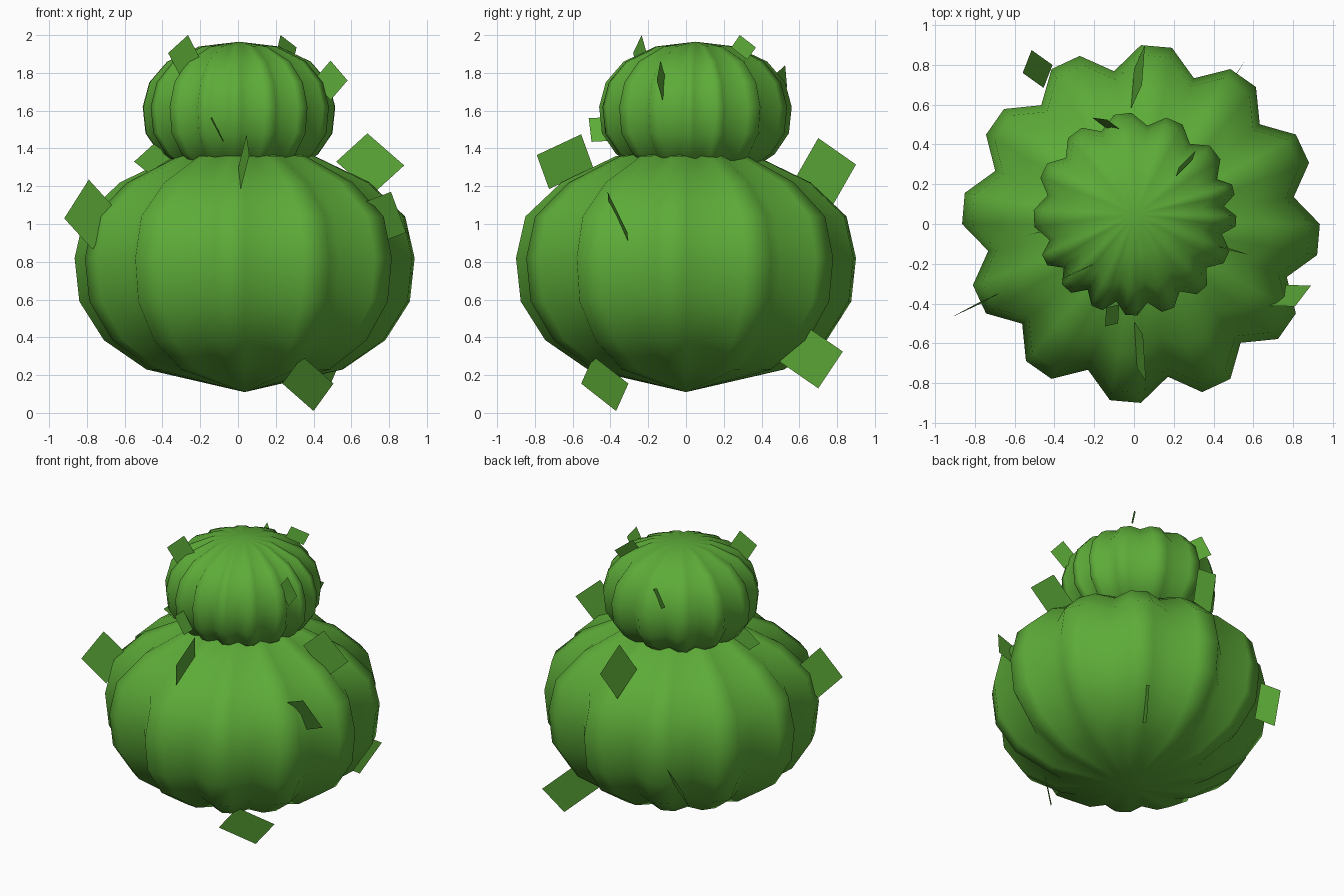
import bpy, bmesh, math
from mathutils import Vector

cube = bpy.data.objects.get("Cube")
if cube:
    bpy.data.objects.remove(cube, do_unlink=True)

green = bpy.data.materials.new("cactus_green")
green.use_nodes = True
leaf_colour = (0.11, 0.41, 0.04, 1)
green.diffuse_color = leaf_colour
green.node_tree.nodes["Principled BSDF"].inputs["Base Color"].default_value = leaf_colour


def add_object(name, bm, smooth):
    """Turn a bmesh into a named object with the green material."""
    mesh = bpy.data.meshes.new(name)
    bm.to_mesh(mesh)
    bm.free()
    mesh.materials.append(green)
    for polygon in mesh.polygons:
        polygon.use_smooth = smooth
    obj = bpy.data.objects.new(name, mesh)
    bpy.context.collection.objects.link(obj)
    return obj


def ribbed_globe(name, centre, profile, valleys, valley_depth):
    """Lathe a (radius, height) profile around ribs bounded by valley angles."""
    outline = []
    for start, end in zip(valleys, valleys[1:] + [valleys[0] + 360]):
        for step in range(3):
            angle = math.radians(start + (end - start) * step / 3)
            scale = valley_depth if step == 0 else 1
            outline.append((math.cos(angle) * scale, math.sin(angle) * scale))
    bm = bmesh.new()
    cx, cy = centre
    rings = [[bm.verts.new((cx + r * x, cy + r * y, z)) for x, y in outline]
             for r, z in profile[1:-1]]
    bottom = bm.verts.new((cx, cy, profile[0][1]))
    top = bm.verts.new((cx, cy, profile[-1][1]))
    count = len(outline)
    for i in range(count):
        j = (i + 1) % count
        bm.faces.new((bottom, rings[0][j], rings[0][i]))
        bm.faces.new((top, rings[-1][i], rings[-1][j]))
        for low, high in zip(rings, rings[1:]):
            bm.faces.new((low[i], low[j], high[j], high[i]))
    return add_object(name, bm, True)


def spine_plates(name, plates):
    """Flat four-sided spines from a centre, an outward and an upward half diagonal."""
    for number, (centre, outward, upward) in enumerate(plates, start=1):
        c, u, v = Vector(centre), Vector(outward), Vector(upward)
        bm = bmesh.new()
        bm.faces.new([bm.verts.new(p) for p in (c + u, c + v, c - u, c - v)])
        add_object(f"{name}_{number}", bm, False)


# Large lower globe with twelve even ribs
ribbed_globe(
    "lower_globe", (0.035, 0),
    [(0, .11), (.52, .23), (.745, .385), (.875, .59), (.9, .82),
     (.85, 1.04), (.66, 1.22), (.37, 1.36), (0, 1.4)],
    [10 + 30 * k for k in range(12)], 0.867)

# Small upper globe with narrower ribs towards the front
ribbed_globe(
    "upper_globe", (0.005, 0.05),
    [(0, 1.23), (.3, 1.29), (.42, 1.37), (.495, 1.48), (.51, 1.62),
     (.475, 1.75), (.38, 1.86), (.21, 1.94), (0, 1.965)],
    [-163, -143, -122, -102, -82, -60, -37, -13, 5, 23, 52, 82, 112, 141, 168], 0.88)

# Large spines on the lower globe
spine_plates("lower_spine", [
    ((-.78, -.4, 1.05), (-.14, -.07, -.02), (-.01, 0, .185)),
    ((.765, -.36, 1.03), (.125, .05, -.075), (.045, -.055, .14)),
    ((.7, 0, 1.32), (.18, 0, -.01), (-.015, 0, .16)),
    ((.03, -.64, 1.33), (.03, -.15, .035), (.015, .085, .145)),
    ((.02, .74, 1.28), (.035, .16, .035), (.02, -.04, .175)),
    ((.45, .66, .3), (.115, .17, .025), (-.03, -.04, .17)),
    ((-.485, .78, .59), (-.03, .095, .075), (.075, .02, .125)),
    ((.37, -.43, .155), (.135, .125, 0), (-.03, -.06, .145)),
])

# Small spines on the upper globe
spine_plates("upper_spine", [
    ((.49, -.13, 1.76), (.09, -.025, 0), (0, -.005, .105)),
    ((-.285, -.24, 1.89), (-.085, -.04, .015), (.02, .005, .11)),
    ((.26, .305, 1.935), (.05, .065, 0), (-.035, -.02, .065)),
    ((-.14, .505, 1.76), (.005, .02, .08), (.07, -.03, .035)),
    ((-.11, -.46, 1.5), (-.035, -.055, .06), (-.03, .04, .065)),
    ((-.45, -.035, 1.34), (-.1, -.025, -.01), (.005, 0, .085)),
])
